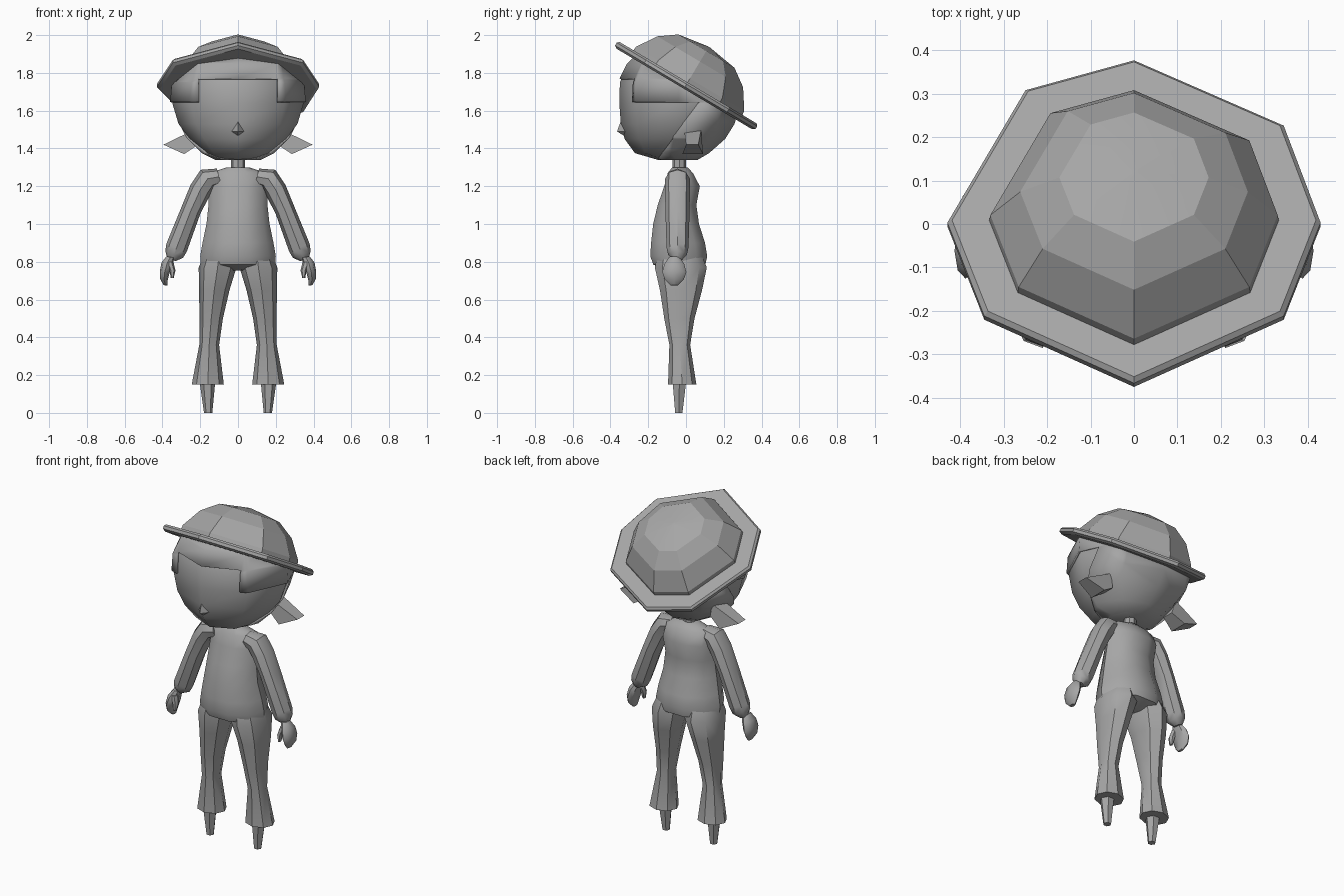
import bpy, bmesh
from math import sin, cos, pi, radians
from mathutils import Matrix, Vector

cube = bpy.data.objects.get("Cube")
if cube:
    bpy.data.objects.remove(cube)

grey = bpy.data.materials.new("plain grey")
grey.use_nodes = True
grey.diffuse_color = (0.38, 0.38, 0.38, 1)
grey.node_tree.nodes["Principled BSDF"].inputs["Base Color"].default_value = grey.diffuse_color


def finish(name, bm, mirror=False, angle=30):
    bmesh.ops.recalc_face_normals(bm, faces=bm.faces)
    mesh = bpy.data.meshes.new(name)
    bm.to_mesh(mesh)
    bm.free()
    mesh.materials.append(grey)
    obj = bpy.data.objects.new(name, mesh)
    bpy.context.collection.objects.link(obj)
    if mirror:
        obj.modifiers.new("Mirror", "MIRROR")
    bpy.ops.object.select_all(action="DESELECT")
    obj.select_set(True)
    bpy.context.view_layer.objects.active = obj
    bpy.ops.object.shade_smooth_by_angle(angle=radians(angle))
    return obj


def bridge(loops):
    """Skin a list of equal point loops and cap both ends."""
    bm = bmesh.new()
    rows = [[bm.verts.new(p) for p in loop] for loop in loops]
    n = len(rows[0])
    for low, high in zip(rows, rows[1:]):
        for i in range(n):
            j = (i + 1) % n
            bm.faces.new((low[i], low[j], high[j], high[i]))
    bm.faces.new(rows[0])
    bm.faces.new(rows[-1])
    return bm


def ring(x, y, z, rx, ry, sides=8, tilt=0):
    angles = [2 * pi * i / sides for i in range(sides)]
    return [(x + rx * cos(a) * cos(tilt), y + ry * sin(a), z + rx * cos(a) * sin(tilt))
            for a in angles]


def body_ring(z, half_width, front, back, x=0, sides=8):
    return ring(x, (front + back) / 2, z, half_width, (back - front) / 2, sides)


def slice_mesh(bm, point, normal, trim=False):
    bmesh.ops.bisect_plane(bm, geom=bm.verts[:] + bm.edges[:] + bm.faces[:],
                           plane_co=point, plane_no=normal, clear_outer=trim)


# Hat: one eight-sided outline scaled into brim and crown, tipped backwards
OUTLINE = [(.43, 0), (.345, .26), (0, .435), (-.25, .355),
           (-.43, 0), (-.345, -.25), (0, -.43), (.345, -.25)]
tip_back = Matrix.Translation((0, 0, 1.735)) @ Matrix.Rotation(radians(-30.7), 4, "X")


def hat_loops(levels):
    return [[tip_back @ Vector((x * s, y * s, h)) for x, y in OUTLINE] for s, h in levels]


finish("hat_brim", bridge(hat_loops([(.96, -.022), (1, -.011), (1, .006), (.975, .017)])))
finish("hat_crown", bridge(hat_loops([(.78, 0), (.77, .04), (.61, .145), (.4, .21), (.02, .236)])),
       angle=20)

# Head, trimmed off where it meets the hat
HEAD = [(1.34, .11, -.15, .05), (1.375, .18, -.27, .11), (1.45, .255, -.325, .195),
        (1.53, .315, -.345, .245), (1.64, .348, -.353, .275), (1.75, .338, -.35, .275),
        (1.85, .29, -.3, .22), (1.93, .2, -.22, .14)]


def head_mesh(grow=0):
    bm = bridge([body_ring(z, w + grow, f - grow, b + grow) for z, w, f, b in HEAD])
    slice_mesh(bm, tip_back.translation, tip_back.col[2].to_3d(), trim=True)
    return bm


finish("head", head_mesh(), angle=50)

# Hair: a shell around the head, open over the face
hair = head_mesh(.012)
nape = Vector((0, -.1, 1.41))
slope = Vector((0, .19, -.14))
for point, normal in [((0, 0, 1.645), (0, 0, 1)), ((0, 0, 1.77), (0, 0, 1)),
                      ((.21, 0, 0), (1, 0, 0)), ((-.21, 0, 0), (1, 0, 0)), (nape, slope)]:
    slice_mesh(hair, point, normal)


def over_face(face):
    c = face.calc_center_median()
    if c.z > 1.77:
        return False
    if c.z > 1.645:
        return abs(c.x) < .21 and c.y < 0
    return (c - nape).dot(slope) < 0


bmesh.ops.delete(hair, geom=[f for f in hair.faces if over_face(f)], context="FACES")
solid = finish("hair", hair, angle=50).modifiers.new("Thickness", "SOLIDIFY")
solid.thickness = .015

# Nose
nose = bmesh.new()
tip, top, low = [nose.verts.new(p) for p in ((0, -.365, 1.49), (0, -.34, 1.56), (0, -.325, 1.465))]
left, right = [nose.verts.new((s * .038, -.315, 1.49)) for s in (1, -1)]
for tri in ((tip, top, left), (tip, left, low), (tip, low, right), (tip, right, top)):
    nose.faces.new(tri)
finish("nose", nose)

# Pigtails: flared blocks pointing outwards and down
tail = bridge([[(.23, -.01, 1.5), (.23, .08, 1.5), (.21, .07, 1.42), (.21, 0, 1.42)],
               [(.395, 0, 1.42), (.395, .065, 1.42), (.285, .09, 1.37), (.285, -.02, 1.37)]])
finish("pigtails", tail, mirror=True)

# Neck and torso
finish("neck", bridge([ring(0, -.035, z, .036, .036) for z in (1.26, 1.37)]))
TORSO = [(.755, .03, -.1, .04), (.785, .197, -.18, .11), (.83, .2, -.197, .12),
         (.9, .188, -.192, .108), (1.0, .167, -.18, .075), (1.1, .156, -.155, .06),
         (1.2, .158, -.12, .078), (1.27, .15, -.1, .04), (1.3, .06, -.075, .01)]
finish("torso", bridge([body_ring(z, w, f, b, sides=10) for z, w, f, b in TORSO]), angle=40)

# Trouser legs with flared cuffs: height, inner x, outer x, front, back
LEG = [(.15, .075, .245, -.095, .055), (.36, .1, .205, -.088, .022), (.5, .08, .203, -.115, .045),
       (.65, .045, .207, -.138, .085), (.77, .008, .208, -.165, .11), (.84, .02, .18, -.15, .08)]
finish("legs", bridge([body_ring(z, (b - a) / 2, f, k, (a + b) / 2)
                       for z, a, b, f, k in LEG]), mirror=True, angle=40)

# Feet: tapered pegs
finish("feet", bridge([ring(.158, -.038, 0, .022, .022, 6),
                       ring(.162, -.035, .17, .042, .042, 6)]), mirror=True)

# Sleeves: x, z, half width, half depth, tilt
SLEEVE = [(.1, 1.25, .045, .05, 1.3), (.16, 1.24, .06, .065, .9), (.2, 1.18, .058, .066, .5),
          (.25, 1.07, .053, .064, .36), (.325, .875, .058, .058, .36), (.338, .838, .05, .05, .36),
          (.352, .81, .022, .025, .3)]
finish("sleeves", bridge([ring(x, -.045, z, w, d, 8, t) for x, z, w, d, t in SLEEVE]),
       mirror=True, angle=40)

# Hands: a cupped paddle and a thumb
PALM = [(.358, .825, .022, .028), (.376, .79, .03, .052), (.388, .745, .026, .064),
        (.392, .705, .02, .05), (.384, .675, .01, .02)]
finish("hands", bridge([ring(x, -.062, z, w, d, 8, .15) for x, z, w, d in PALM]),
       mirror=True, angle=40)
finish("thumbs", bridge([ring(.362, -.085, .8, .02, .022, 6), ring(.347, -.095, .755, .016, .02, 6),
                         ring(.348, -.1, .715, .008, .012, 6)]), mirror=True)
